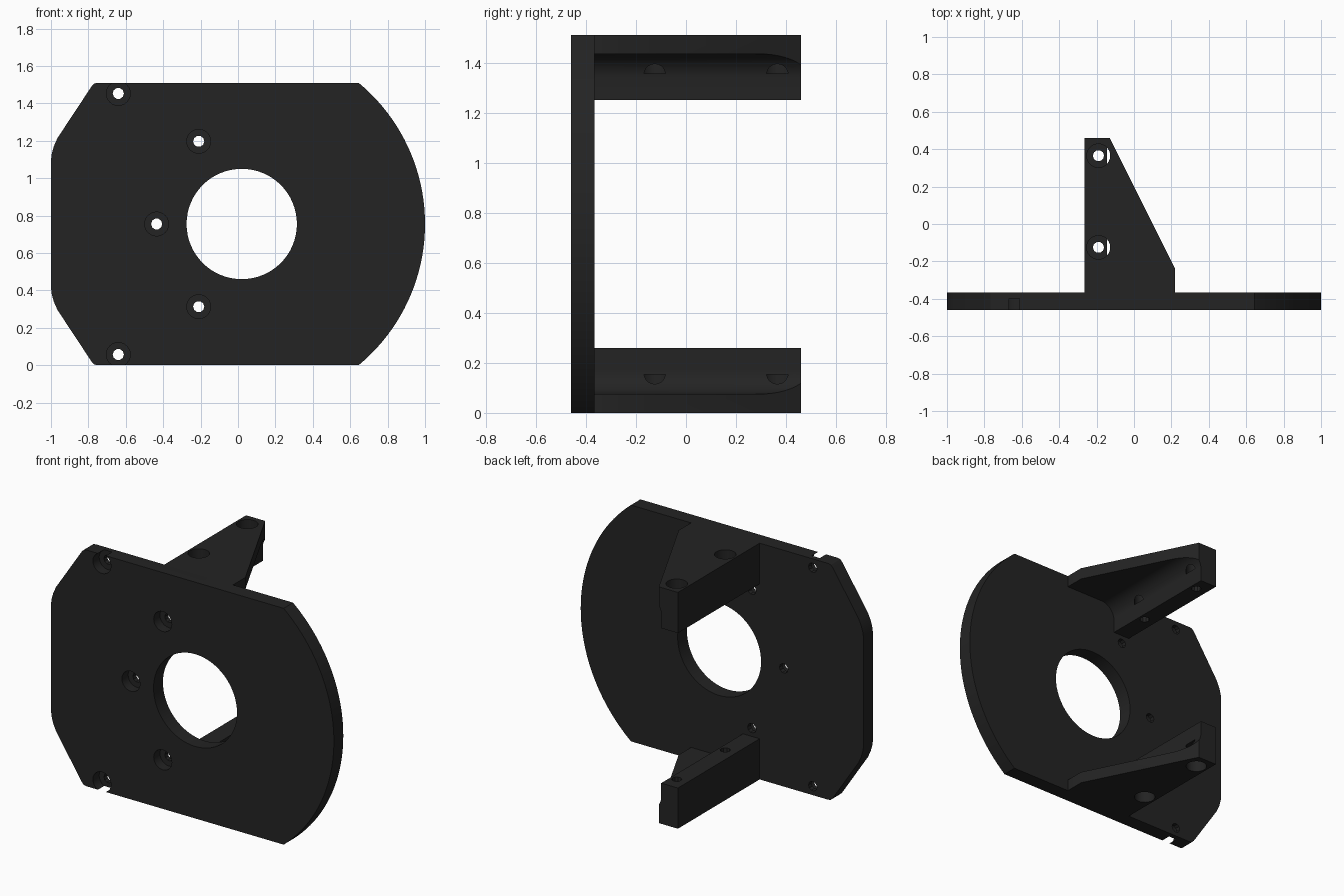
import bpy
import bmesh
import math
from mathutils import Vector

cube = bpy.data.objects.get("Cube")
if cube:
    bpy.data.objects.remove(cube, do_unlink=True)

MID = 0.755                      # half height, also the mirror plane
FRONT, BACK, END = -0.46, -0.365, 0.46
BORE_X = 0.02
WALL_X, WALL_IN = -0.265, -0.147

dark = bpy.data.materials.new("dark_plastic")
dark.use_nodes = True
dark.diffuse_color = (0.017, 0.017, 0.017, 1)
dark.node_tree.nodes["Principled BSDF"].inputs["Base Color"].default_value = dark.diffuse_color


def prism(name, points, axis, start, end):
    """Extrude a 2D outline along y (points are x, z) or z (points are x, y)."""
    bm = bmesh.new()
    if axis == "Y":
        verts = [bm.verts.new((a, start, b)) for a, b in points]
        step = Vector((0, end - start, 0))
    else:
        verts = [bm.verts.new((a, b, start)) for a, b in points]
        step = Vector((0, 0, end - start))
    face = bm.faces.new(verts)
    extruded = bmesh.ops.extrude_face_region(bm, geom=[face])["geom"]
    bmesh.ops.translate(bm, vec=step, verts=[v for v in extruded if isinstance(v, bmesh.types.BMVert)])
    bmesh.ops.recalc_face_normals(bm, faces=bm.faces)
    mesh = bpy.data.meshes.new(name)
    bm.to_mesh(mesh)
    bm.free()
    obj = bpy.data.objects.new(name, mesh)
    bpy.context.collection.objects.link(obj)
    mesh.materials.append(dark)
    obj.location.z = MID
    return obj


def arc(cx, cy, r, a0, a1, n):
    return [(cx + r * math.cos(math.radians(a0 + (a1 - a0) * i / n)),
             cy + r * math.sin(math.radians(a0 + (a1 - a0) * i / n))) for i in range(n + 1)]


def circle(cx, cy, r, n):
    return arc(cx, cy, r, 0, 360, n)[:-1]


def activate(obj):
    bpy.ops.object.select_all(action="DESELECT")
    obj.select_set(True)
    bpy.context.view_layer.objects.active = obj


def combine(obj, other, operation):
    """Apply a boolean and discard the helper."""
    other.hide_render = True
    bpy.context.view_layer.update()
    mod = obj.modifiers.new("boolean", "BOOLEAN")
    mod.operation, mod.solver, mod.object = operation, "EXACT", other
    activate(obj)
    bpy.ops.object.modifier_apply(modifier=mod.name)
    bpy.data.objects.remove(other, do_unlink=True)


def finish(obj):
    activate(obj)
    bpy.ops.object.shade_smooth_by_angle(angle=math.radians(30))


# Face plate: round right side, chamfered left side
half_angle = math.degrees(math.asin(MID / 0.98))
upper_left = [(-0.75, MID), (-0.768, 0.751), (-0.782, 0.737),
              (-0.965, 0.46), (-0.985, 0.415), (-0.997, 0.37), (-1.0, 0.335)]
outline = arc(BORE_X, 0, 0.98, -half_angle, half_angle, 40)
outline += upper_left + [(x, -z) for x, z in reversed(upper_left)]
plate = prism("face_plate", outline, "Y", FRONT, BACK)
combine(plate, prism("bore_cutter", circle(BORE_X, 0, 0.295, 64), "Y", -0.6, 0), "DIFFERENCE")

# Countersunk screw holes, including two that break the plate edge
for x, z in [(-0.64, 0.698), (-0.21, 0.442), (-0.435, 0),
             (-0.21, -0.442), (-0.64, -0.698)]:
    combine(plate, prism("head_cutter", circle(x, z, 0.064, 24), "Y", -0.6, -0.397), "DIFFERENCE")
    combine(plate, prism("screw_cutter", circle(x, z, 0.03, 10), "Y", -0.6, 0), "DIFFERENCE")
finish(plate)

# Bracket: tapered plan intersected with a filleted L section
plan = [(WALL_X, BACK), (0.22, BACK), (0.22, -0.24), (-0.13, END), (WALL_X, END)]
bracket = prism("mounting_brackets", plan, "Z", 0.495, MID)
fillet = 0.1
under = 0.68
section = [(WALL_X, 0.4), (WALL_IN, 0.4)]
section += arc(WALL_IN + fillet, under - fillet, fillet, 180, 90, 12)
section += [(0.4, under), (0.4, 0.9), (WALL_X - 0.1, 0.9), (WALL_X - 0.1, 0.4)]
combine(bracket, prism("section_helper", section, "Y", -0.6, 0.6), "INTERSECT")

# Vertical bolt holes with deep head recesses
for y in (-0.125, 0.365):
    combine(bracket, prism("head_cutter", circle(-0.19, y, 0.063, 24), "Z", 0.602, 0.9), "DIFFERENCE")
    combine(bracket, prism("screw_cutter", circle(-0.19, y, 0.03, 10), "Z", 0.3, 0.9), "DIFFERENCE")

# Matching bracket at the lower edge
mirror = bracket.modifiers.new("mirror", "MIRROR")
mirror.use_axis = (False, False, True)
mirror.use_clip = False
activate(bracket)
bpy.ops.object.modifier_apply(modifier=mirror.name)
finish(bracket)
